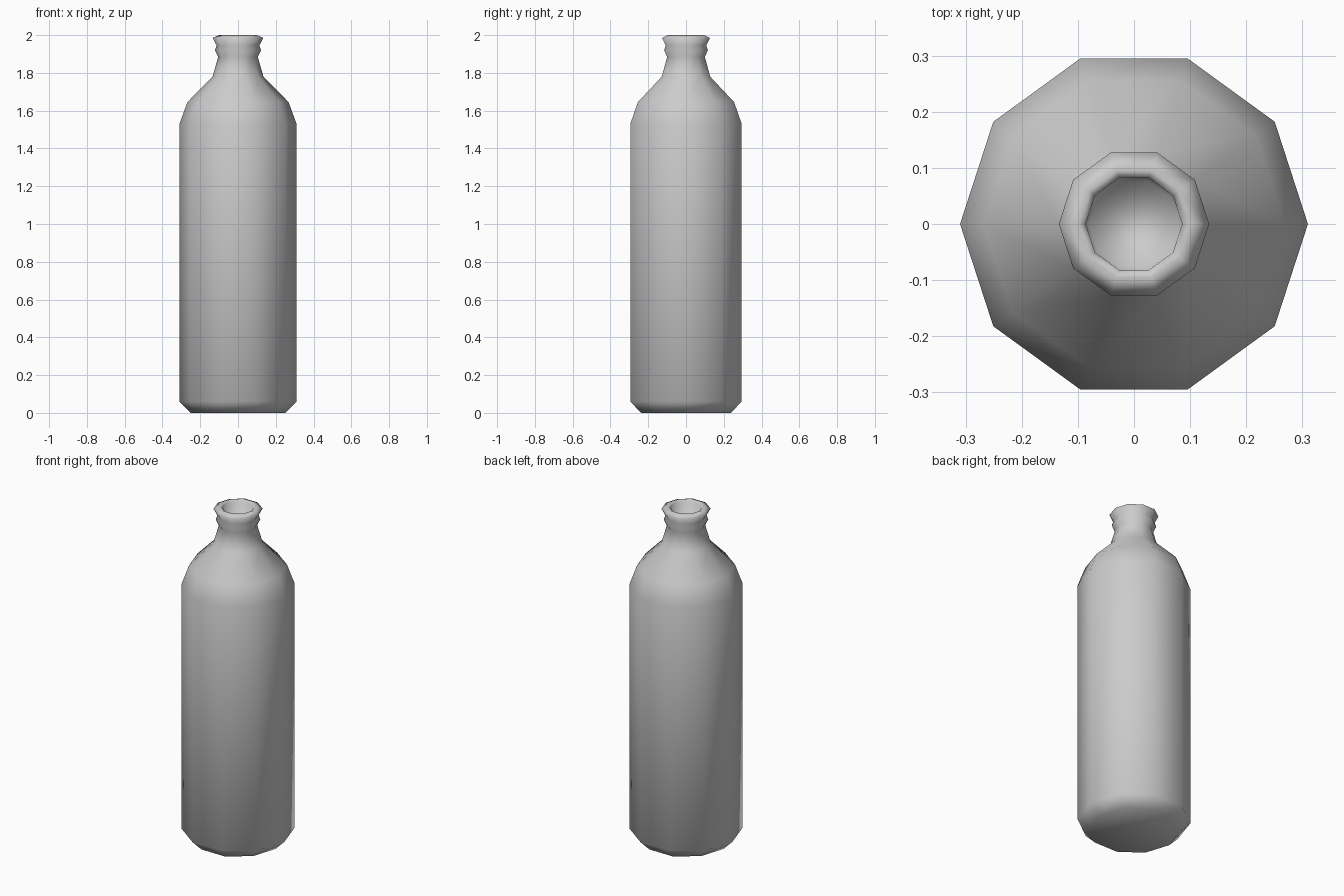
import bpy
import bmesh
from math import cos, sin, tau

cube = bpy.data.objects.get("Cube")
if cube:
    bpy.data.objects.remove(cube, do_unlink=True)

SIDES = 10

# Bottle outline as (radius, height), from the base up and into the mouth
PROFILE = [
    (0.25, 0.0), (0.31, 0.06), (0.31, 1.53), (0.268, 1.645),
    (0.135, 1.78), (0.105, 1.885), (0.122, 1.92), (0.113, 1.945),
    (0.134, 1.985), (0.10, 2.0), (0.086, 1.99), (0.08, 1.86),
]

# Plain grey material
grey = bpy.data.materials.new("plain_grey")
grey.use_nodes = True
colour = (0.6, 0.6, 0.6, 1.0)
grey.diffuse_color = colour
grey.node_tree.nodes["Principled BSDF"].inputs["Base Color"].default_value = colour


def lathe(name, profile, sides, material):
    """Spin a profile into a closed, smooth-shaded low-poly body."""
    bm = bmesh.new()
    rings = [[bm.verts.new((r * cos(tau * i / sides), r * sin(tau * i / sides), z))
              for i in range(sides)] for r, z in profile]
    for low, high in zip(rings, rings[1:]):
        for i in range(sides):
            j = (i + 1) % sides
            bm.faces.new((low[i], low[j], high[j], high[i]))
    bm.faces.new(rings[0][::-1])
    bm.faces.new(rings[-1])
    for face in bm.faces:
        face.smooth = True
    mesh = bpy.data.meshes.new(name)
    bm.to_mesh(mesh)
    bm.free()
    mesh.materials.append(material)
    obj = bpy.data.objects.new(name, mesh)
    bpy.context.collection.objects.link(obj)
    return obj


# Bottle body with neck, lip and hollow mouth
lathe("bottle", PROFILE, SIDES, grey)
